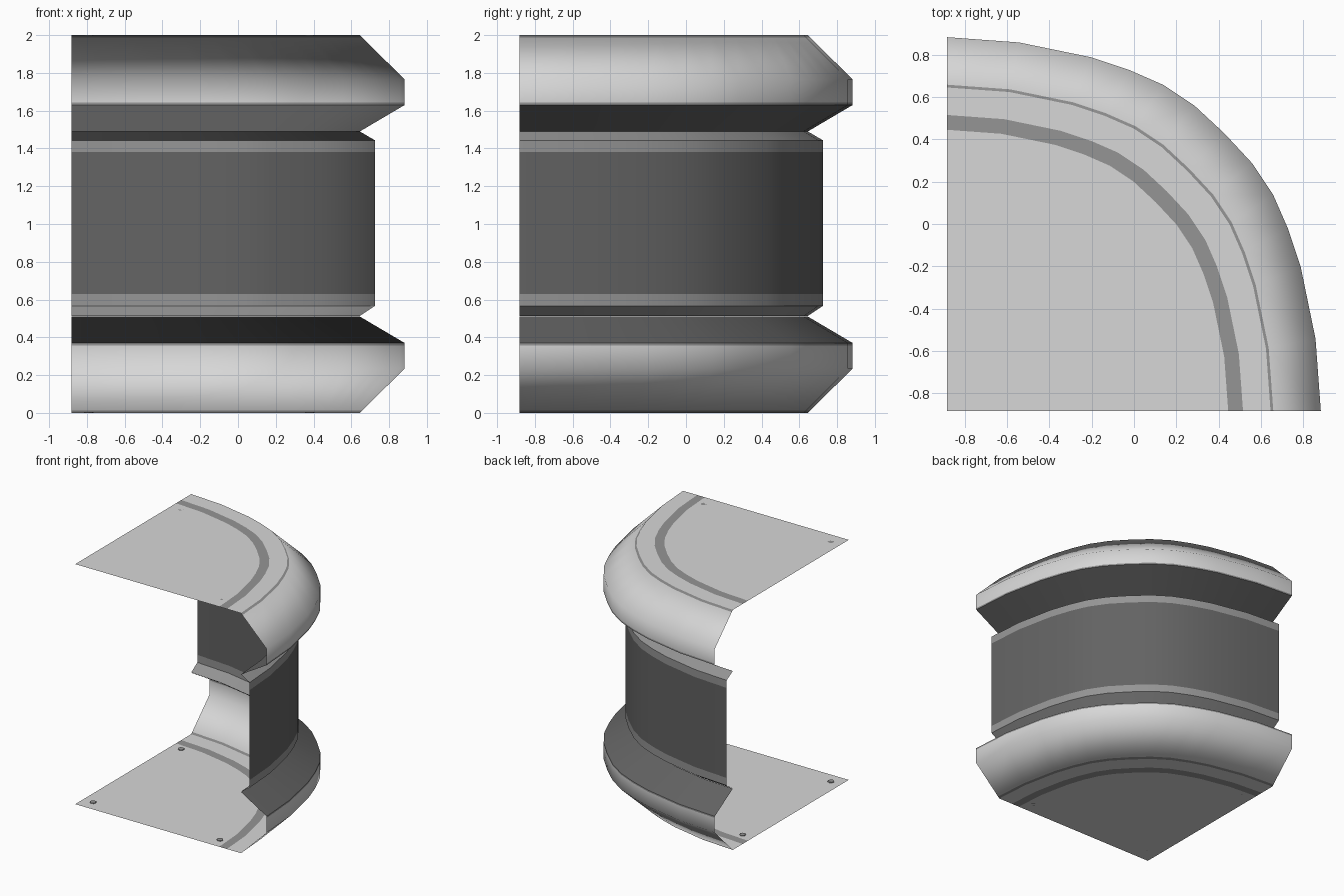
import bpy, bmesh, math
from mathutils import Vector

if "Cube" in bpy.data.objects:
    bpy.data.objects.remove(bpy.data.objects["Cube"])

C = 0.8825           # the quarter-round is swept about the corner (-C, -C)
HALF = [(0, 1.765), (.34, 1.74), (.68, 1.67), (.86, 1.61),
        (1.02, 1.54), (1.17, 1.44), (1.31, 1.31)]
PLAN = [Vector(p) / 1.765 for p in HALF + [(y, x) for x, y in HALF[-2::-1]]]


def material(name, v):
    m = bpy.data.materials.new(name)
    m.diffuse_color = (v, v, v, 1)
    m.use_nodes = True
    m.node_tree.nodes["Principled BSDF"].inputs["Base Color"].default_value = m.diffuse_color
    return m


LIGHT = material("light_grey", 0.68)
MID = material("mid_grey", 0.30)
DARK = material("dark_grey", 0.125)
MATS = [LIGHT, MID, DARK]


def plan_normal(i):
    if i == 0:
        return Vector((0, 1))
    if i == len(PLAN) - 1:
        return Vector((1, 0))
    t = PLAN[i + 1] - PLAN[i - 1]
    return Vector((-t.y, t.x)).normalized()


def sweep(name, profile, colours, flip=False, tilt=None):
    """Sweep a profile of (edge x, z), listed top down, round the corner."""
    verts, faces, idx, normals = [], [], [], []
    n = len(PLAN)
    for k, (x, z) in enumerate(profile):
        for i, p in enumerate(PLAN):
            q = p * (x + C)
            verts.append((q.x - C, q.y - C, 2 - z if flip else z))
            if tilt:
                a = math.radians(tilt[k])
                d = plan_normal(i) * math.cos(a)
                normals.append((d.x, d.y, math.sin(a) * (-1 if flip else 1)))
    for k in range(len(profile) - 1):
        for i in range(n - 1):
            f = [k * n + i, k * n + i + 1, (k + 1) * n + i + 1, (k + 1) * n + i]
            # plan runs clockwise, so this order faces inward unless reversed
            faces.append(f if flip else f[::-1])
            idx.append(colours[k])
    # make every normal point outward: clockwise plan, top-down profile
    faces = [f[::-1] for f in faces]
    me = bpy.data.meshes.new(name)
    me.from_pydata(verts, [], faces)
    for m in MATS:
        me.materials.append(m)
    for p, c in zip(me.polygons, idx):
        p.material_index = c
        p.use_smooth = True
    ob = bpy.data.objects.new(name, me)
    bpy.context.collection.objects.link(ob)
    if tilt:
        me.normals_split_custom_set_from_vertices(normals)
    else:
        bm = bmesh.new()
        bm.from_mesh(me)
        bmesh.ops.remove_doubles(bm, verts=bm.verts, dist=1e-4)
        for e in bm.edges:
            e.smooth = e.calc_face_angle(0) < math.radians(30)
        bm.to_mesh(me)
        bm.free()
    return ob


def dot(name, x, y, z):
    bm = bmesh.new()
    bmesh.ops.create_cone(bm, cap_ends=True, segments=8, radius1=.025,
                          radius2=.025, depth=.006)
    me = bpy.data.meshes.new(name)
    bm.to_mesh(me)
    bm.free()
    me.materials.append(MID)
    ob = bpy.data.objects.new(name, me)
    ob.location = (x, y, z)
    bpy.context.collection.objects.link(ob)


for side, flip in (("top", False), ("bottom", True)):
    # flat cap with its grey stripe
    sweep(side + "_cap", [(-C, 2), (.445, 2), (.515, 2), (.645, 2)],
          [0, 1, 0], flip)
    # rounded bulging rim, with thin grey edge lines
    sweep(side + "_rim",
          [(.645, 2), (.658, 1.987), (C, 1.765), (C, 1.643), (C, 1.63)],
          [1, 0, 0, 1], flip, [88, 84, 25, 0, 0])
    # undercut sloping in to the groove
    sweep(side + "_undercut", [(C, 1.63), (.645, 1.49)], [2], flip)
    # small worn marks on the caps
    for j, (x, y) in enumerate([(-.79, .38), (.38, -.78), (-.79, -.78)]):
        dot(f"{side}_mark_{j}", x, y, .003 if flip else 1.997)

# central wall with light bands at both ends
sweep("central_wall", [(.645, 1.49), (.725, 1.443), (.725, 1.38), (.725, .63),
                       (.725, .567), (.645, .513)], [1, 1, 2, 1, 1])
